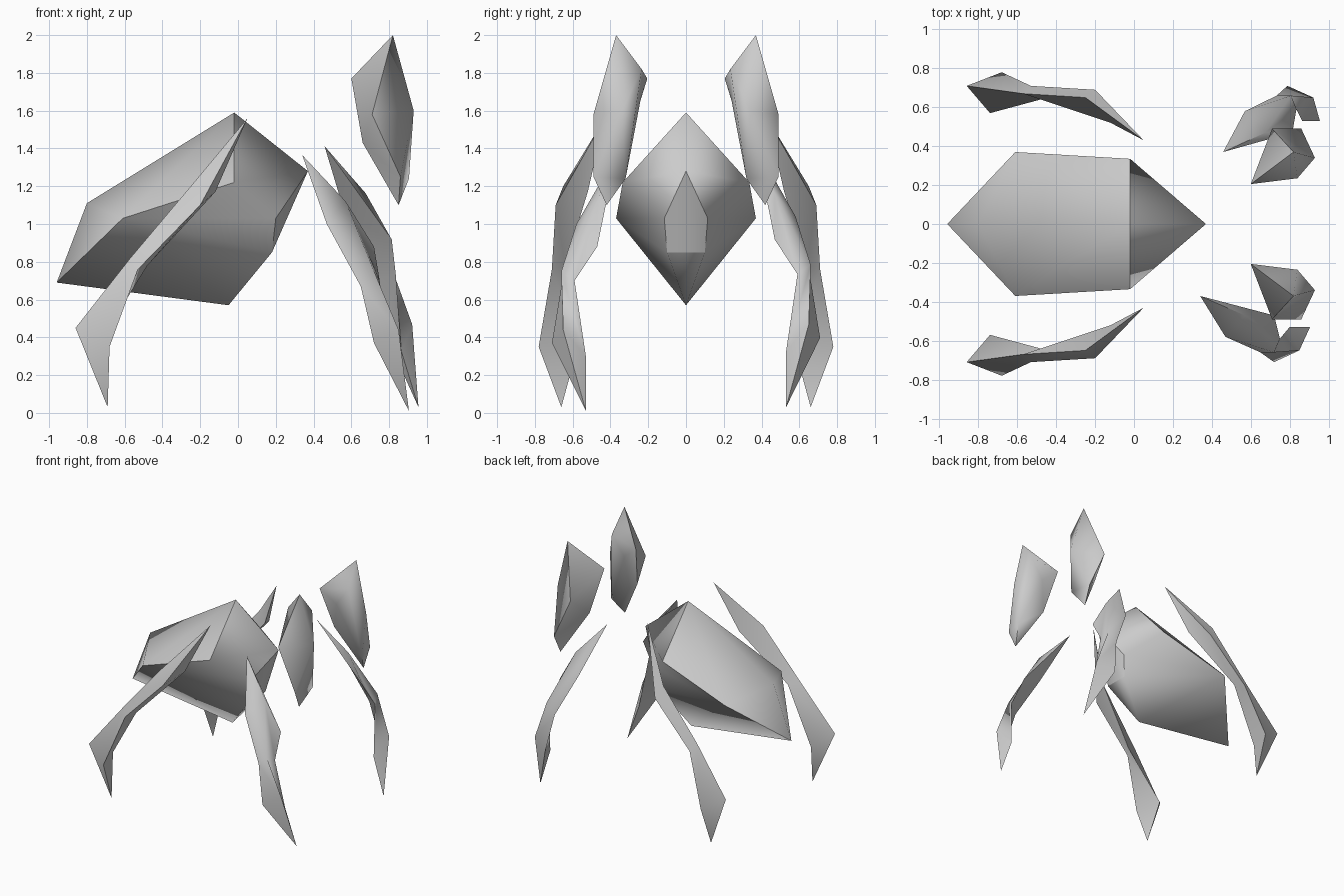
import bpy, bmesh, math
from mathutils import Vector

cube = bpy.data.objects.get("Cube")
if cube:
    bpy.data.objects.remove(cube, do_unlink=True)

# One pale grey for every part
grey = bpy.data.materials.new("pale_grey")
grey.use_nodes = True
colour = (0.6, 0.6, 0.6, 1)
grey.diffuse_color = colour
grey.node_tree.nodes["Principled BSDF"].inputs["Base Color"].default_value = colour


def shell(name, points, faces, sides, creases=(), limit=75):
    """Closed smooth shell from named points; sides are the y signs to build."""
    bm = bmesh.new()
    for side in sides:
        v = {k: bm.verts.new((p[0], p[1] * side, p[2])) for k, p in points.items()}
        for f in faces:
            bm.faces.new([v[k] for k in f])
        for a, b in creases:
            bm.edges.get((v[a], v[b])).smooth = False
    bmesh.ops.remove_doubles(bm, verts=bm.verts, dist=0.0005)
    bmesh.ops.recalc_face_normals(bm, faces=bm.faces)
    for f in bm.faces:
        f.smooth = True
    if not creases:
        for e in bm.edges:
            e.smooth = e.calc_face_angle(0) < math.radians(limit)
    mesh = bpy.data.meshes.new(name)
    bm.to_mesh(mesh)
    bm.free()
    mesh.materials.append(grey)
    obj = bpy.data.objects.new(name, mesh)
    bpy.context.collection.objects.link(obj)
    return obj


def limb(name, tip, rings, foot, side):
    """Tapered three-sided limb: tip, rings of three points, foot."""
    pts = {"tip": tip, "foot": foot}
    for i, ring in enumerate(rings):
        for j, p in enumerate(ring):
            pts[i, j] = p
    faces = []
    last = len(rings) - 1
    for j in range(3):
        k = (j + 1) % 3
        faces.append(("tip", (0, j), (0, k)))
        faces.append(("foot", (last, k), (last, j)))
        for i in range(last):
            faces.append(((i, j), (i + 1, j), (i + 1, k), (i, k)))
    return shell(name, pts, faces, [side])


# Faceted body, half described and built on both sides
body = {
    "tail": (-0.96, 0, 0.69), "rump": (-0.80, 0, 1.11),
    "hip": (-0.61, 0.37, 1.03), "shoulder": (-0.02, 0.335, 1.22),
    "peak": (-0.02, 0, 1.59), "nose": (0.37, 0, 1.28),
    "cheek": (0.20, 0.115, 1.03), "jaw": (0.18, 0.10, 0.85),
    "chin": (0.18, 0, 0.85), "belly": (-0.05, 0, 0.57),
}
shell("body", body, [
    ("peak", "shoulder", "hip", "rump"), ("rump", "hip", "tail"),
    ("peak", "nose", "shoulder"), ("shoulder", "nose", "cheek"),
    ("shoulder", "cheek", "hip"), ("hip", "cheek", "jaw"),
    ("hip", "jaw", "belly"), ("hip", "belly", "tail"),
    ("nose", "chin", "jaw", "cheek"), ("jaw", "chin", "belly"),
], (1, -1), [
    ("peak", "shoulder"), ("shoulder", "hip"), ("hip", "tail"),
    ("nose", "cheek"), ("cheek", "jaw"), ("jaw", "chin"),
])

# Raised claw with a hollow inner face
claw = {
    "top": (0.82, 0.37, 2.0), "inner": (0.60, 0.205, 1.77),
    "lip": (0.84, 0.235, 1.82), "pocket": (0.73, 0.24, 1.66),
    "front": (0.93, 0.34, 1.60), "outer": (0.71, 0.49, 1.58),
    "heel": (0.86, 0.49, 1.25), "tip": (0.85, 0.42, 1.10),
    "back": (0.66, 0.31, 1.43), "wrist": (0.905, 0.32, 1.24),
}
claw_faces = [
    ("top", "inner", "outer"), ("top", "outer", "front"),
    ("outer", "heel", "front"), ("outer", "inner", "back"),
    ("outer", "back", "heel"), ("back", "tip", "heel"),
    ("back", "wrist", "tip"), ("heel", "tip", "wrist"),
    ("front", "heel", "wrist"), ("top", "lip", "inner"),
    ("inner", "lip", "pocket"), ("inner", "pocket", "back"),
    ("top", "front", "lip"), ("lip", "front", "wrist"),
    ("lip", "wrist", "pocket"), ("pocket", "wrist", "back"),
]

# Long hind limb
hind_tip, hind_foot = (0.05, 0.43, 1.56), (-0.69, 0.66, 0.03)
hind_rings = [
    [(-0.25, 0.65, 1.20), (-0.20, 0.69, 1.10), (-0.12, 0.52, 1.17)],
    [(-0.57, 0.67, 0.82), (-0.53, 0.71, 0.76), (-0.48, 0.64, 0.78)],
    [(-0.86, 0.71, 0.45), (-0.68, 0.78, 0.35), (-0.74, 0.57, 0.36)],
]

# Shorter front limb
fore_tip, fore_foot = (0.34, 0.37, 1.365), (0.905, 0.53, 0.01)
fore_rings = [
    [(0.47, 0.58, 1.00), (0.57, 0.47, 1.12), (0.72, 0.47, 0.88)],
    [(0.65, 0.66, 0.67), (0.72, 0.66, 0.75), (0.75, 0.59, 0.70)],
    [(0.72, 0.71, 0.37), (0.85, 0.65, 0.44), (0.80, 0.53, 0.30)],
]


def lean(p):
    """The limb on the +y side leans slightly forward."""
    return (p[0] + 0.05 + 0.05 * p[2], p[1], p[2] * 1.02 + 0.02)


for label, side in (("near", -1), ("far", 1)):
    shell("claw_" + label, claw, claw_faces, [side])
    limb("hind_leg_" + label, hind_tip, hind_rings, hind_foot, side)
    move = lean if side > 0 else (lambda p: p)
    limb("front_leg_" + label, move(fore_tip),
         [[move(p) for p in ring] for ring in fore_rings], move(fore_foot), side)
